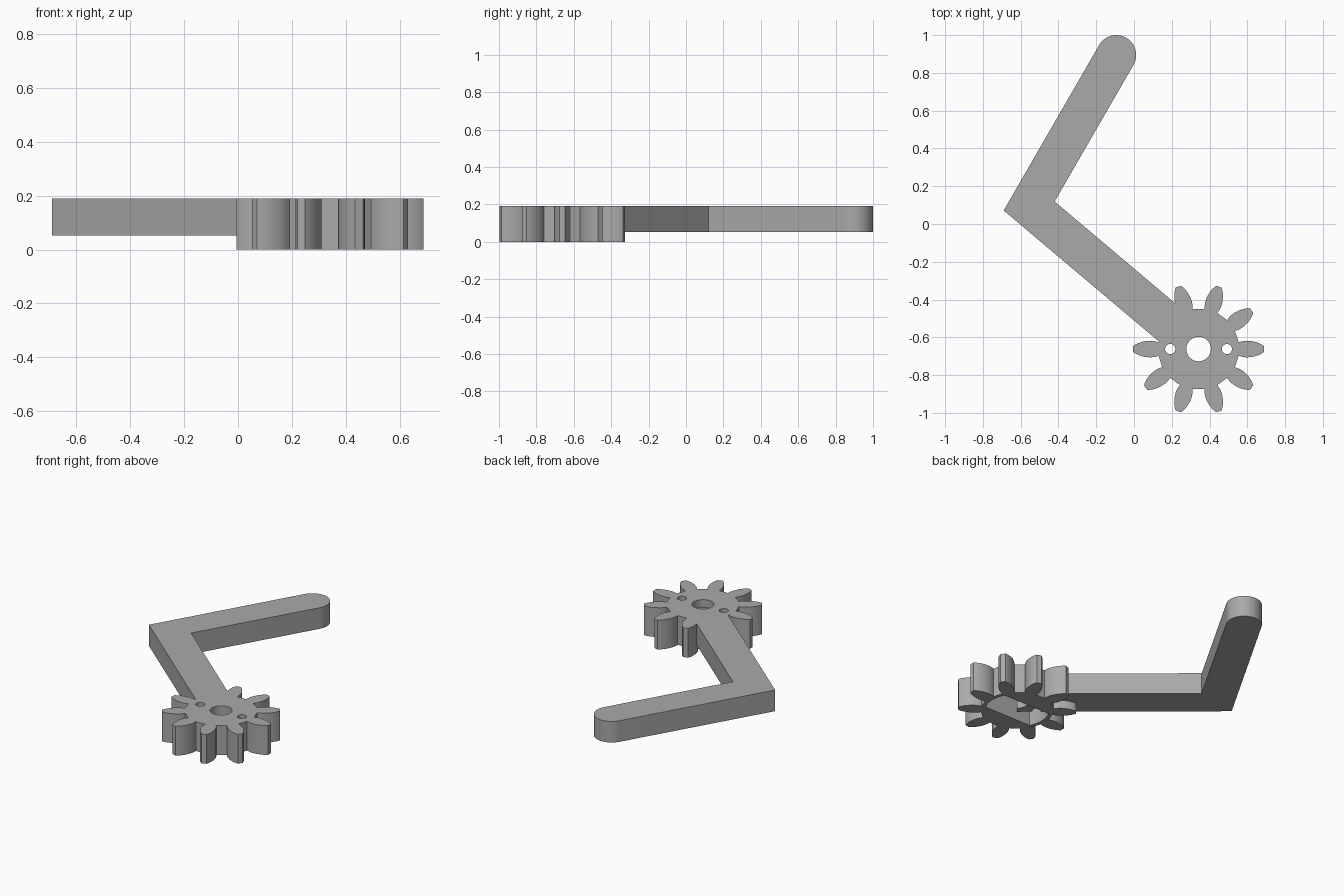
import bpy, bmesh
from math import sin, cos, radians, atan2, hypot, pi, sqrt
from mathutils import Vector

cube = bpy.data.objects.get("Cube")
if cube:
    bpy.data.objects.remove(cube, do_unlink=True)

grey = bpy.data.materials.new("plain_grey")
grey.use_nodes = True
colour = (0.4, 0.4, 0.4, 1)
grey.diffuse_color = colour
grey.node_tree.nodes["Principled BSDF"].inputs["Base Color"].default_value = colour

TOP = 0.19
ARM_BOTTOM = 0.053
CENTRE = Vector((0.342, -0.662))
TEETH = 10


def prism(name, outline, z0, z1):
    """Extrude a flat outline between two heights."""
    bm = bmesh.new()
    face = bm.faces.new([bm.verts.new((p[0], p[1], z0)) for p in outline])
    ext = bmesh.ops.extrude_face_region(bm, geom=[face])
    verts = [g for g in ext["geom"] if isinstance(g, bmesh.types.BMVert)]
    bmesh.ops.translate(bm, verts=verts, vec=(0, 0, z1 - z0))
    bmesh.ops.recalc_face_normals(bm, faces=bm.faces)
    mesh = bpy.data.meshes.new(name)
    bm.to_mesh(mesh)
    bm.free()
    mesh.materials.append(grey)
    obj = bpy.data.objects.new(name, mesh)
    bpy.context.collection.objects.link(obj)
    return obj


def arc(centre, radius, start, end, steps):
    return [centre + radius * Vector((cos(a), sin(a)))
            for a in (start + (end - start) * i / steps for i in range(steps + 1))]


def combine(target, tool, operation):
    """Apply a boolean and remove the tool."""
    mod = target.modifiers.new(operation, "BOOLEAN")
    mod.operation = operation
    mod.solver = "EXACT"
    mod.object = tool
    bpy.context.view_layer.objects.active = target
    bpy.ops.object.modifier_apply(modifier=mod.name)
    bpy.data.objects.remove(tool, do_unlink=True)


# Gear outline: one tooth flank (radius, half width), mirrored and repeated
flank = [(0.212, 0.035), (0.23, 0.041), (0.25, 0.044), (0.275, 0.043),
         (0.3, 0.038), (0.32, 0.031), (0.335, 0.023), (0.347, 0.015)]
tooth = [(r, -w) for r, w in flank] + [(r, w) for r, w in reversed(flank)]
gear_outline = []
for i in range(TEETH):
    turn = 2 * pi * i / TEETH
    for r, w in tooth:
        a = turn + atan2(w, r)
        gear_outline.append(CENTRE + hypot(r, w) * Vector((cos(a), sin(a))))
gear = prism("gear_with_bent_arm", gear_outline, 0, TOP)

# Slot pocket with rounded ends in the underside
slot_r, slot_w = 0.19, 0.088
a = atan2(slot_w, sqrt(slot_r ** 2 - slot_w ** 2))
slot = arc(CENTRE, slot_r, -a, a, 10) + arc(CENTRE, slot_r, pi - a, pi + a, 10)
combine(gear, prism("slot_cutter", slot, -0.05, 0.14), "DIFFERENCE")

# Bent arm: from the gear centre to an elbow, then to a rounded tip
half = 0.105
across = half * Vector((cos(radians(50)), sin(radians(50))))
tip = Vector((-0.0935, 0.895))
arm_outline = [CENTRE - across, CENTRE + across, Vector((-0.42, 0.119))]
arm_outline += arc(tip, half, radians(-30), radians(150), 24)
arm_outline.append(Vector((-0.69, 0.0715)))
combine(gear, prism("arm", arm_outline, ARM_BOTTOM, TOP), "UNION")

# Shaft hole and two screw holes
for dx, radius in ((0, 0.065), (-0.15, 0.027), (0.15, 0.027)):
    ring = arc(CENTRE + Vector((dx, 0)), radius, 0, 2 * pi, 32)[:-1]
    combine(gear, prism("hole_cutter", ring, -0.05, TOP + 0.05), "DIFFERENCE")

# Smooth the curved walls, keep edges sharp
bpy.ops.object.select_all(action="DESELECT")
gear.select_set(True)
bpy.context.view_layer.objects.active = gear
bpy.ops.object.shade_smooth_by_angle(angle=radians(30))
